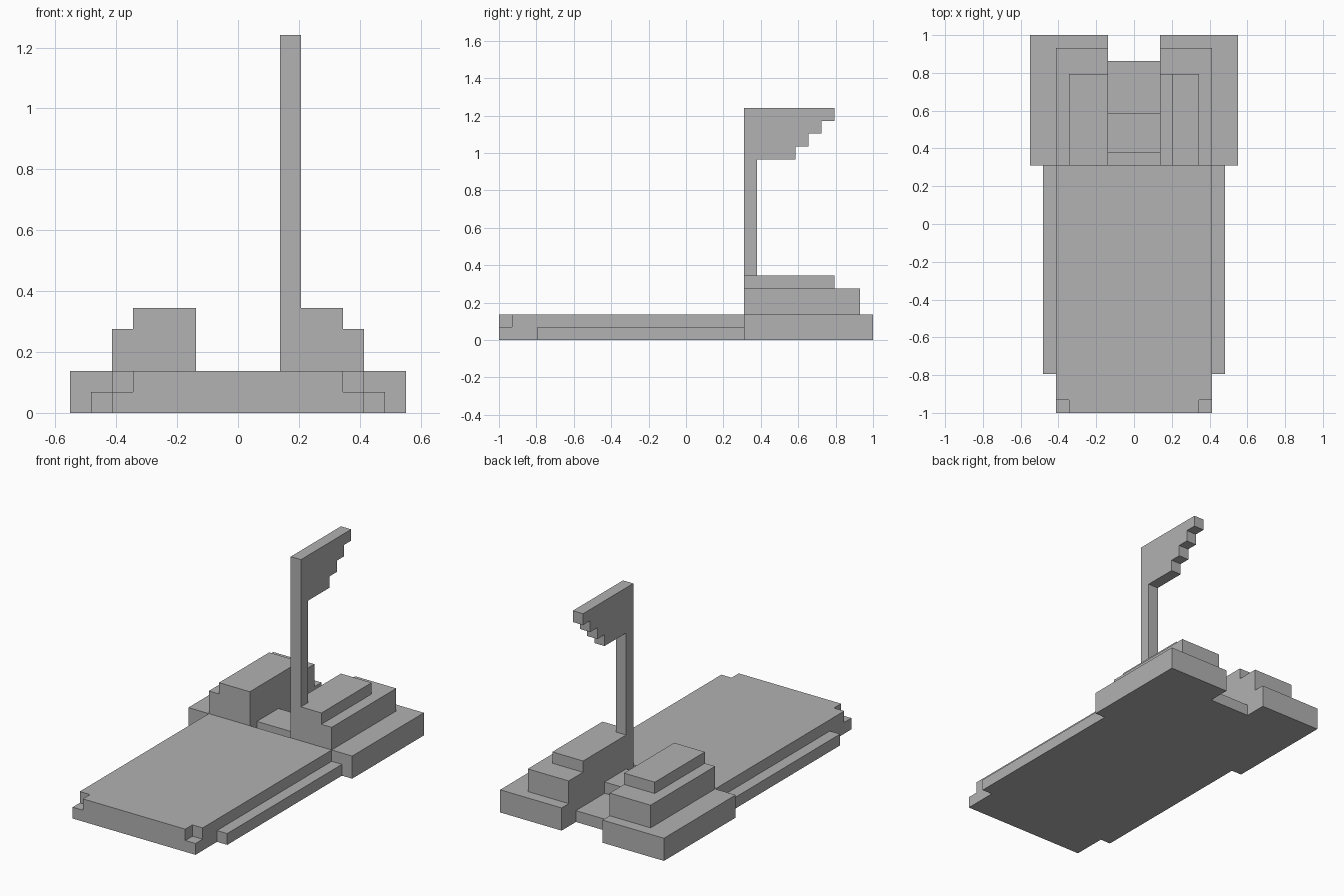
import bpy
import bmesh
from mathutils import Vector

if "Cube" in bpy.data.objects:
    bpy.data.objects.remove(bpy.data.objects["Cube"], do_unlink=True)

U = 2 / 29        # one block step
BACK = 14.5       # half the length in steps
HALL = 4.5        # where the deck meets the rear towers

grey = bpy.data.materials.new("plain grey")
grey.use_nodes = True
grey.diffuse_color = (0.445, 0.445, 0.445, 1)
grey.node_tree.nodes["Principled BSDF"].inputs["Base Color"].default_value = grey.diffuse_color


def prism(name, outline, push):
    """Extrude a flat outline, given in steps, along the push vector."""
    bm = bmesh.new()
    face = bm.faces.new([bm.verts.new(Vector(p) * U) for p in outline])
    extruded = bmesh.ops.extrude_face_region(bm, geom=[face], use_keep_orig=True)
    moved = [g for g in extruded["geom"] if isinstance(g, bmesh.types.BMVert)]
    bmesh.ops.translate(bm, verts=moved, vec=Vector(push) * U)
    bmesh.ops.recalc_face_normals(bm, faces=bm.faces)
    mesh = bpy.data.meshes.new(name)
    bm.to_mesh(mesh)
    bm.free()
    mesh.materials.append(grey)
    obj = bpy.data.objects.new(name, mesh)
    bpy.context.collection.objects.link(obj)
    return obj


def box(name, x, y, z):
    """Box from low and high limits in steps."""
    base = [(x[0], y[0], z[0]), (x[1], y[0], z[0]), (x[1], y[1], z[0]), (x[0], y[1], z[0])]
    return prism(name, base, (0, 0, z[1] - z[0]))


# Deck: full lower slab, upper slab with notched front corners
box("deck_lower", (-6, 6), (-BACK, HALL), (0, 1))
front, notch = -BACK, 1 - BACK
prism("deck_upper",
      [(-5, front, 1), (5, front, 1), (5, notch, 1), (6, notch, 1),
       (6, HALL, 1), (-6, HALL, 1), (-6, notch, 1), (-5, notch, 1)],
      (0, 0, 1))

# Side rails and stepped rear towers, mirrored left and right
tiers = [("base", 8, BACK, 0, 2), ("middle", 6, 13.5, 2, 4), ("top", 5, 11.5, 4, 5)]
for side, s in (("left", 1), ("right", -1)):
    box(f"{side}_rail", sorted((6 * s, 7 * s)), (-11.5, HALL), (0, 1))
    for tier, outer, rear, low, high in tiers:
        box(f"{side}_tower_{tier}", sorted((2 * s, outer * s)), (HALL, rear), (low, high))

# Low floor between the towers with a raised block
box("passage_floor", (-2, 2), (HALL, 12.5), (0, 1))
box("passage_block", (-2, 2), (5.5, 8.5), (1, 2))

# Pole and flag with a stepped lower edge, cut from one outline
outline = [(2, HALL, 5), (2, 5.5, 5), (2, 5.5, 14)]
for i in range(4):
    outline += [(2, 8.5 + i, 14 + i), (2, 8.5 + i, 15 + i)]
outline.append((2, HALL, 18))
prism("flag_and_pole", outline, (1, 0, 0))
